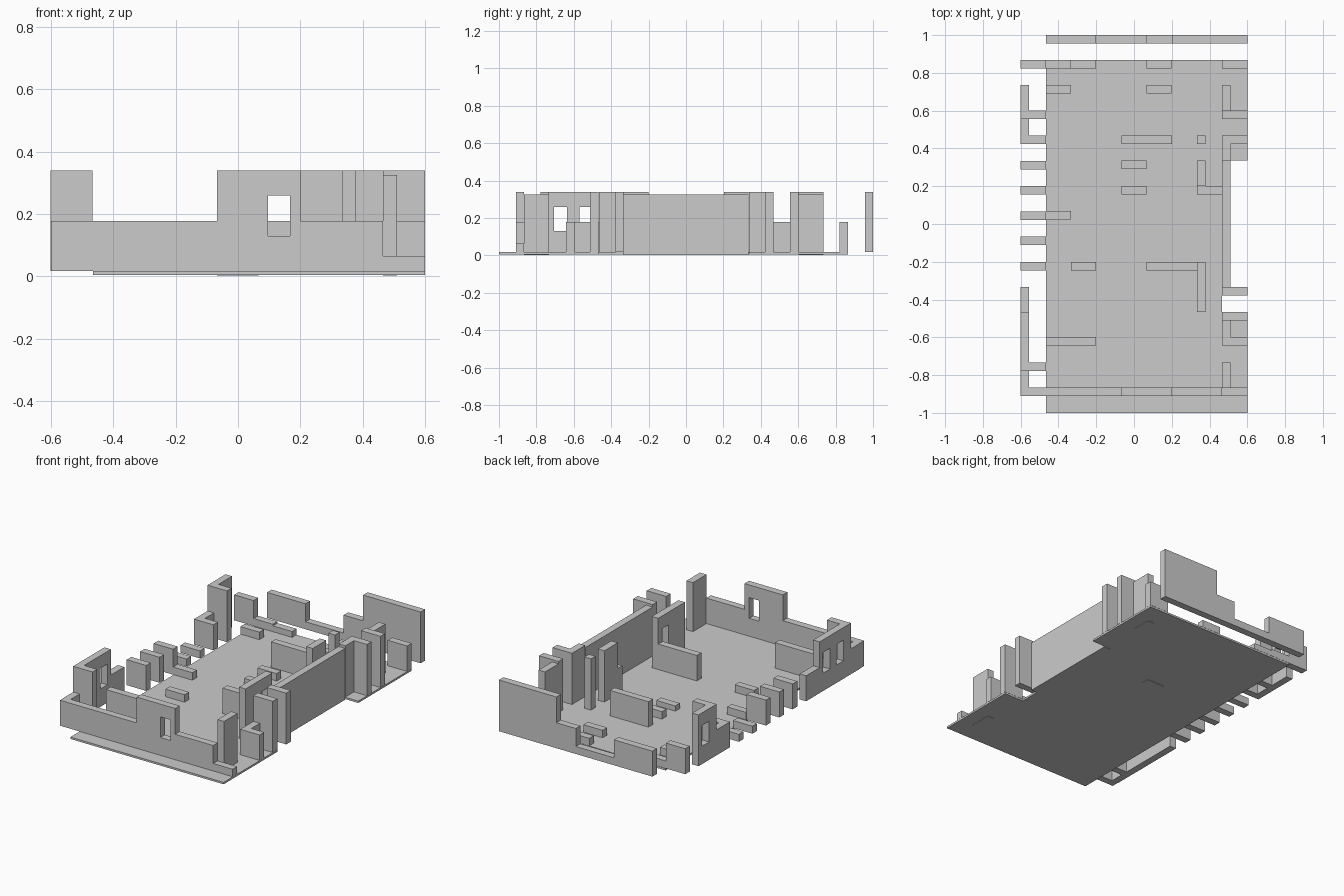
import bpy, bmesh

if "Cube" in bpy.data.objects:
    bpy.data.objects.remove(bpy.data.objects["Cube"])

T = 0.045                                  # wall thickness
BASE, LOW, MID, FULL = 0.018, 0.065, 0.178, 0.34


def finish(bm, name):
    bmesh.ops.recalc_face_normals(bm, faces=bm.faces[:])
    me = bpy.data.meshes.new(name)
    bm.to_mesh(me)
    bm.free()
    ob = bpy.data.objects.new(name, me)
    bpy.context.collection.objects.link(ob)
    return ob


def prism(name, pts, lift):
    """Extrude a closed outline along a vector."""
    bm = bmesh.new()
    f = bm.faces.new([bm.verts.new(p) for p in pts])
    r = bmesh.ops.extrude_face_region(bm, geom=[f])
    vs = [g for g in r["geom"] if isinstance(g, bmesh.types.BMVert)]
    bmesh.ops.translate(bm, verts=vs, vec=lift)
    return finish(bm, name)


def wall(name, x0, x1, y0, y1, top, base=BASE):
    pts = [(x0, y0, base), (x1, y0, base), (x1, y1, base), (x0, y1, base)]
    return prism(name, pts, (0, 0, top - base))


def wx(name, x0, x1, y, top, base=BASE):
    """Wall along x, y is its front side."""
    return wall(name, x0, x1, y, y + T, top, base)


def wy(name, x, y0, y1, top, base=BASE):
    """Wall along y, x is its left side."""
    return wall(name, x, x + T, y0, y1, top, base)


def window_wall(name, axis, a0, a1, side, centre):
    """Full-height wall with a rectangular window hole."""
    h = 0.035
    outer = [(a0, BASE), (a1, BASE), (a1, FULL), (a0, FULL)]
    inner = [(centre - h, 0.13), (centre + h, 0.13), (centre + h, 0.26), (centre - h, 0.26)]

    def place(u, z, d):
        return (u, d, z) if axis == 'x' else (d, u, z)

    bm = bmesh.new()
    of, ob, nf, nb = [[bm.verts.new(place(u, z, d)) for u, z in loop]
                      for loop in (outer, inner) for d in (side, side + T)]
    for i in range(4):
        j = (i + 1) % 4
        for p, q in ((of, nf), (ob, nb), (of, ob), (nf, nb)):
            bm.faces.new((p[i], p[j], q[j], q[i]))
    return finish(bm, name)


# Floor slab with a recess along the right side
prism("floor", [(x, y, 0.005) for x, y in (
    (-0.465, -1), (0.6, -1), (0.6, -0.467), (0.465, -0.467), (0.465, -0.335),
    (0.49, -0.335), (0.49, 0.337), (0.6, 0.337), (0.6, 0.867), (-0.465, 0.867))], (0, 0, 0.012))

# Front wall
F = -0.91
wx("front_wall_left", -0.6, -0.067, F, MID)
window_wall("front_wall_window", 'x', -0.067, 0.2, F, 0.132)
wx("front_wall_right", 0.2, 0.465, F, MID)
wx("front_wall_stub", 0.465, 0.6, F, LOW)

# Rear wall in four broken heights
for i, (a, b, h) in enumerate(((-0.467, -0.2, MID), (-0.2, 0.065, LOW),
                               (0.065, 0.2, MID), (0.2, 0.6, FULL))):
    wx(f"rear_wall_{i}", a, b, 0.956, h)

# Left side walls with returns
L = -0.602
wy("left_wall_front_low", L, -0.867, -0.777, MID)
window_wall("left_wall_window_a", 'y', -0.777, -0.6, L, -0.67)
window_wall("left_wall_window_b", 'y', -0.6, -0.467, L, -0.535)
wy("left_wall_mid_low", L, -0.467, -0.333, MID)
wx("left_return_front", L + T, -0.467, -0.777, FULL)
wy("left_wall_rear_low", L, 0.423, 0.557, MID)
wx("left_return_rear_low", L + T, -0.467, 0.423, MID)
window_wall("left_wall_window_rear", 'y', 0.557, 0.735, L, 0.665)
wx("left_return_rear", L + T, -0.467, 0.557, FULL)
wx("left_rear_corner", L, -0.467, 0.822, MID)

# Row of short dividers on the left side
for i in range(5):
    wx(f"left_divider_{i}", L, -0.467, -0.245 + i * 0.1335, MID if i < 3 else LOW)

# Right outer walls (set slightly lower)
R = 0.465
for n, a, b in (("front", -0.867, -0.733), ("middle", -0.333, 0.335), ("rear", 0.602, 0.735)):
    wy(f"right_wall_{n}", R, a, b, 0.325, 0.002)
wx("right_niche_front", R, 0.6, -0.642, MID)
wy("right_niche_back", R, -0.598, -0.51, MID)
wx("right_niche_rear", R, 0.6, -0.512, FULL)
wx("right_pier_front", R, 0.6, -0.378, FULL)
wy("right_pier_side", R, 0.337, 0.423, FULL)
wx("right_pier_rear", R, 0.6, 0.423, FULL)
wx("right_wall_return", R, 0.6, 0.557, FULL)
wx("right_rear_corner", R, 0.6, 0.822, MID)

# Interior partitions
wx("partition_front_left", -0.467, -0.2, -0.642, MID)
wx("partition_centre", 0.065, 0.333, -0.245, MID)
window_wall("partition_window", 'y', -0.465, -0.2, 0.333, -0.267)
wx("partition_rear", -0.067, 0.2, 0.423, MID)
wx("partition_right", 0.333, R, 0.157, MID)
wy("partition_pier", 0.333, 0.202, 0.335, FULL)
wx("partition_post", 0.333, 0.378, 0.423, FULL)

# Low wall remnants, one cell long
for i, (x, y) in enumerate(((-0.333, -0.245), (-0.467, 0.024), (-0.067, 0.29), (-0.467, 0.69),
                            (0.065, 0.69), (-0.467, 0.822), (0.065, 0.822))):
    wx(f"low_remnant_{i}", x, x + 0.133, y, LOW)
wx("sunken_remnant_centre", -0.067, 0.065, 0.157, 0.05, 0.002)
wx("low_remnant_rear", -0.333, -0.2, 0.822, 0.055)
